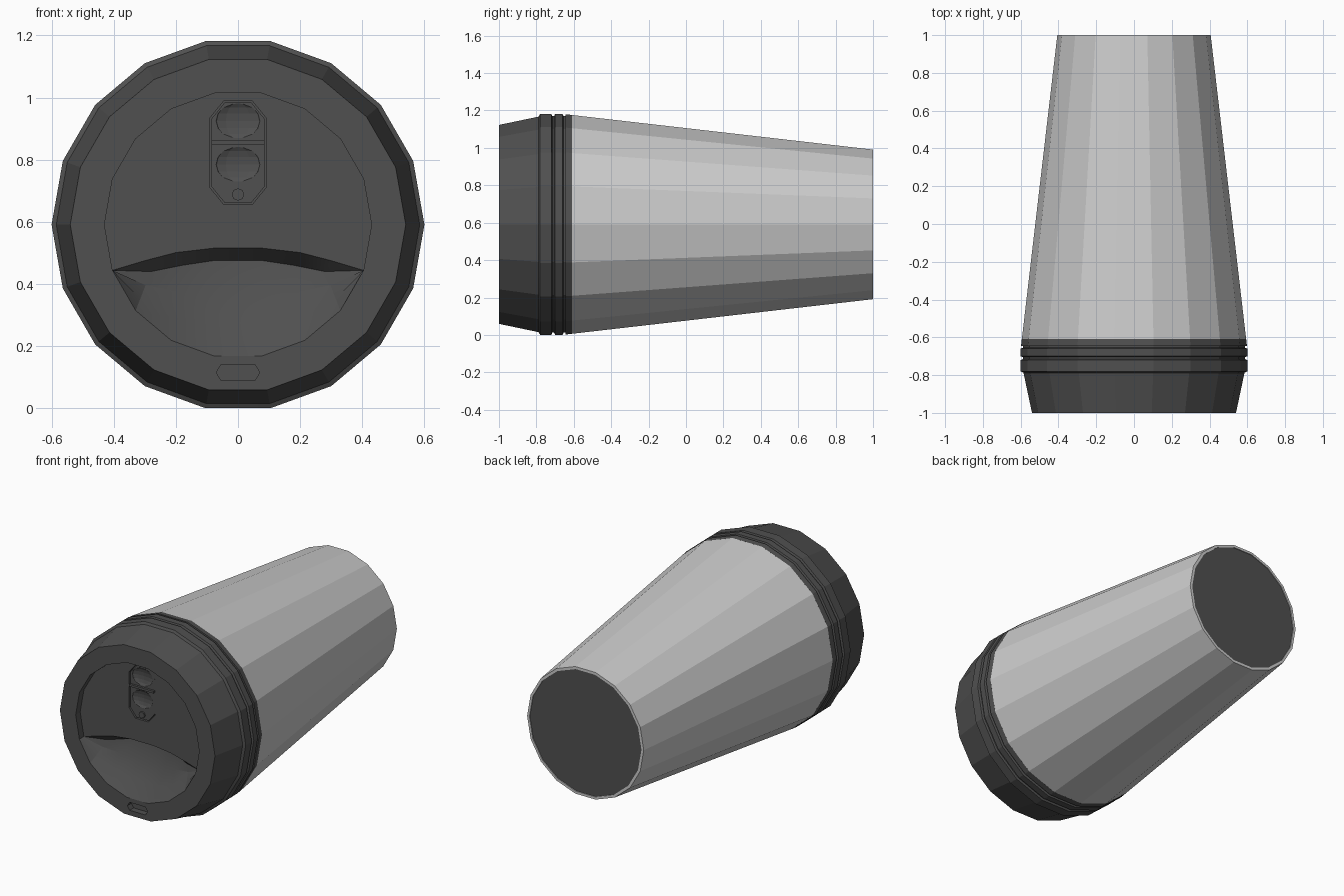
import bpy, bmesh, math
from mathutils import Vector

if "Cube" in bpy.data.objects:
    bpy.data.objects.remove(bpy.data.objects["Cube"])

SIDES = 18
CZ = 0.6 * math.cos(math.radians(10))   # height of the cup's axis


def ring_pt(r, i, y):
    a = 2 * math.pi * i / SIDES
    return (r * math.cos(a), y, CZ + r * math.sin(a))


def add_face(bm, pts):
    # skip repeated corners so collapsed quads become triangles
    clean = []
    for p in pts:
        if not any((Vector(p) - Vector(q)).length < 1e-5 for q in clean):
            clean.append(p)
    if len(clean) > 2:
        bm.faces.new([bm.verts.new(p) for p in clean])


def lathe(bm, profile):
    for (y0, r0), (y1, r1) in zip(profile, profile[1:]):
        for i in range(SIDES):
            add_face(bm, [ring_pt(r0, i, y0), ring_pt(r0, i + 1, y0),
                          ring_pt(r1, i + 1, y1), ring_pt(r1, i, y1)])


def finish(bm, name, mat=None):
    bmesh.ops.remove_doubles(bm, verts=bm.verts[:], dist=1e-5)
    bmesh.ops.recalc_face_normals(bm, faces=bm.faces[:])
    me = bpy.data.meshes.new(name)
    bm.to_mesh(me)
    bm.free()
    ob = bpy.data.objects.new(name, me)
    bpy.context.collection.objects.link(ob)
    if mat:
        me.materials.append(mat)
    return ob


def prism(name, outline, y0, y1, mat=None):
    bm = bmesh.new()
    n = len(outline)
    for y in (y0, y1):
        add_face(bm, [(x, y, z) for x, z in outline])
    for i in range(n):
        (xa, za), (xb, zb) = outline[i], outline[(i + 1) % n]
        add_face(bm, [(xa, y0, za), (xb, y0, zb), (xb, y1, zb), (xa, y1, za)])
    return finish(bm, name, mat)


def chamfered(w, z0, z1, cx, cz):
    return [(-w, z0 + cz), (-w + cx, z0), (w - cx, z0), (w, z0 + cz),
            (w, z1 - cz), (w - cx, z1), (-w + cx, z1), (-w, z1 - cz)]


def cut(ob, cutter):
    cutter.hide_render = True
    mod = ob.modifiers.new("cut", 'BOOLEAN')
    mod.operation, mod.solver, mod.object = 'DIFFERENCE', 'EXACT', cutter
    bpy.context.view_layer.objects.active = ob
    bpy.ops.object.modifier_apply(modifier=mod.name)
    bpy.data.objects.remove(cutter)


dark = bpy.data.materials.new("dark_plastic")
dark.diffuse_color = (0.08, 0.08, 0.08, 1)
dark.use_nodes = True
dark.node_tree.nodes["Principled BSDF"].inputs["Base Color"].default_value = dark.diffuse_color

# tapered cup body with a thin foot rim
bm = bmesh.new()
lathe(bm, [(-0.62, 0.595), (1.0, 0.406), (1.0, 0.39), (0.995, 0.39)])
finish(bm, "cup_body")

# dark base disc
bm = bmesh.new()
add_face(bm, [ring_pt(0.392, i, 0.995) for i in range(SIDES)][::-1])
add_face(bm, [ring_pt(0.37, i, 0.985) for i in range(SIDES)])
lathe(bm, [(0.995, 0.392), (0.985, 0.37)])
finish(bm, "base_disc", dark)

# lid: grooved band, sloping side, flat front ring
FRONT, FLOOR, R_IN = -1.0, -0.955, 0.43
bm = bmesh.new()
lathe(bm, [(-0.61, 0.594), (-0.645, 0.598), (-0.645, 0.588), (-0.655, 0.588),
           (-0.66, 0.6), (-0.70, 0.6), (-0.705, 0.588), (-0.715, 0.588),
           (-0.72, 0.6), (-0.78, 0.6), (-0.788, 0.585), (FRONT, 0.54), (FRONT, R_IN)])
add_face(bm, [ring_pt(0.594, i, -0.61) for i in range(SIDES)])

# wall of the recessed upper panel
upper = list(range(17, 29))
for a, b in zip(upper, upper[1:]):
    add_face(bm, [ring_pt(R_IN, a, FRONT), ring_pt(R_IN, b, FRONT),
                  ring_pt(R_IN, b, FLOOR), ring_pt(R_IN, a, FLOOR)])

# sipping bowl: rows run from the lower rim to the foot of the step wall
rim = [ring_pt(R_IN, i, FRONT) for i in range(10, 18)]


def mirrored(half):
    return half + [(-x, y, z) for x, y, z in reversed(half)]


corner = ring_pt(R_IN, 10, FLOOR)
foot = mirrored([corner, (-0.28, -0.91, 0.44), (-0.18, -0.88, 0.46), (-0.08, -0.86, 0.475)])
lip = mirrored([corner, (-0.30, FLOOR, 0.475), (-0.20, FLOOR, 0.501), (-0.08, FLOOR, 0.515)])
rows = []
for t in (0, 0.3, 0.65, 1):
    s = math.sin(t * math.pi / 2)
    rows.append([(p[0] + (q[0] - p[0]) * t, p[1] + (q[1] - p[1]) * s,
                  p[2] + (q[2] - p[2]) * t) for p, q in zip(rim, foot)])
rows.append(lip)
for lo, hi in zip(rows, rows[1:]):
    for i in range(7):
        add_face(bm, [lo[i], lo[i + 1], hi[i + 1], hi[i]])
# side seams between rim corner and panel corner
for k in (0, 7):
    add_face(bm, [r[k] for r in rows[:4]])
# upper panel
add_face(bm, [ring_pt(R_IN, i, FLOOR) for i in upper] + lip[1:-1])
bmesh.ops.remove_doubles(bm, verts=bm.verts[:], dist=1e-5)
# drop zero-area seam slivers and close the seam edges
slivers = [f for f in bm.faces if f.calc_area() < 1e-8]
bmesh.ops.delete(bm, geom=slivers, context='FACES')
bmesh.ops.holes_fill(bm, edges=[e for e in bm.edges if e.is_boundary], sides=8)
lid = finish(bm, "lid", dark)

# slot for the flap, and the vent in the front ring
cut(lid, prism("slot_cutter", chamfered(0.09, 0.655, 0.99, 0.045, 0.055), -1.1, FLOOR + 0.02))
cut(lid, prism("vent_cutter", [(-0.07, 0.115), (-0.055, 0.09), (0.055, 0.09), (0.07, 0.115),
                               (0.055, 0.14), (-0.055, 0.14)], -1.1, -0.96))

# flap with two finger dips
flap = prism("flap", chamfered(0.085, 0.66, 0.985, 0.043, 0.053), FLOOR + 0.006, FLOOR + 0.03, dark)
for z in (0.925, 0.785):
    bpy.ops.mesh.primitive_uv_sphere_add(segments=12, ring_count=8, radius=1,
                                         location=(0, FLOOR - 0.002, z))
    dip = bpy.context.object
    dip.scale = (0.078, 0.022, 0.06)
    bpy.context.view_layer.update()
    cut(flap, dip)

# flap ridge and pivot peg
prism("flap_ridge", [(-0.085, 0.848), (0.085, 0.848), (0.085, 0.862), (-0.085, 0.862)],
      FLOOR - 0.008, FLOOR + 0.02, dark)
prism("flap_peg", [(0.02 * math.cos(i * math.pi / 4), 0.688 + 0.02 * math.sin(i * math.pi / 4))
                   for i in range(8)], FLOOR - 0.004, FLOOR + 0.02, dark)

# soften only the shallow curves of the bowl
bpy.ops.object.select_all(action='DESELECT')
lid.select_set(True)
bpy.context.view_layer.objects.active = lid
bpy.ops.object.shade_smooth_by_angle(angle=math.radians(18))
